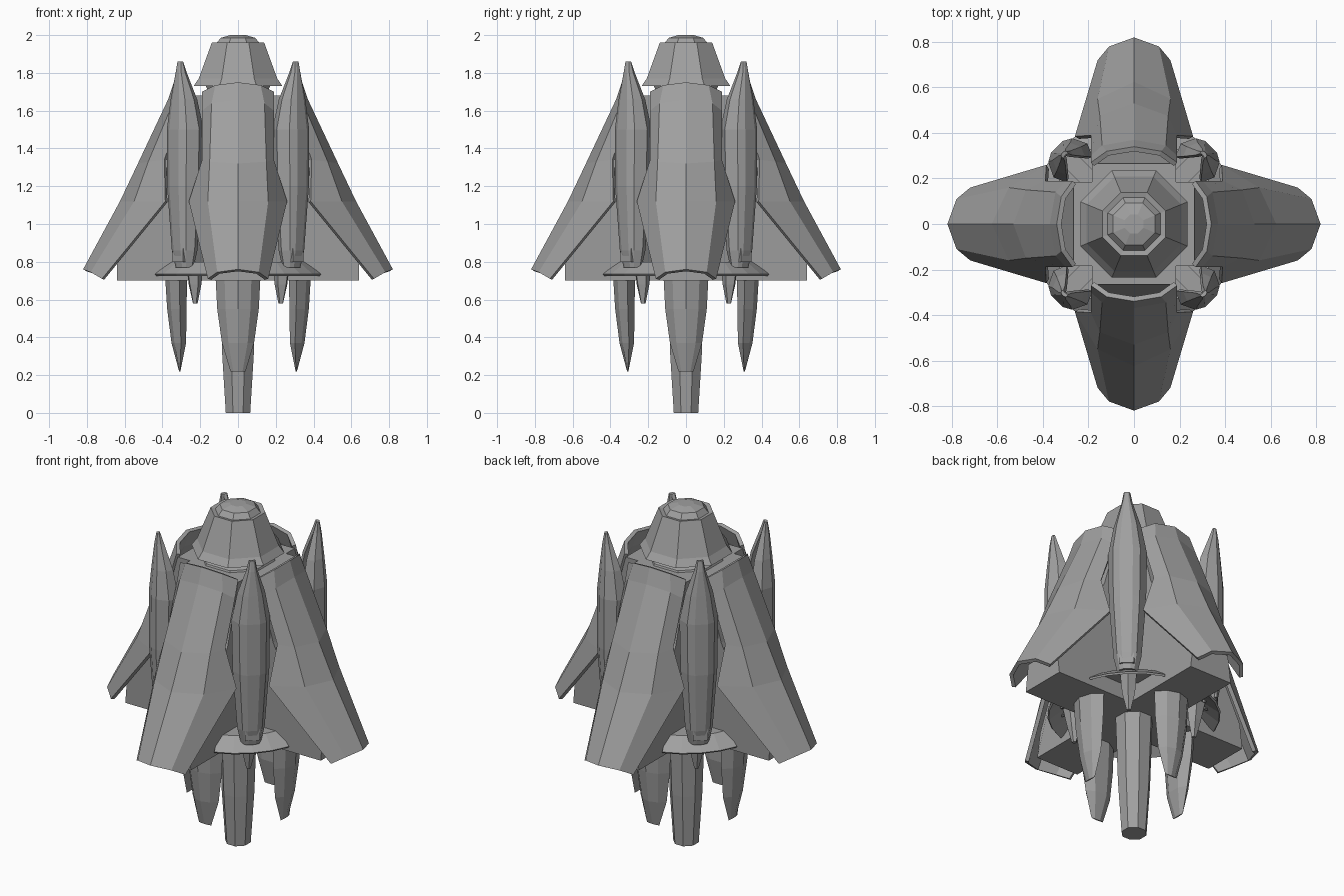
import bpy, bmesh, math
from mathutils import Matrix

if "Cube" in bpy.data.objects:
    bpy.data.objects.remove(bpy.data.objects["Cube"])

grey = bpy.data.materials.new("hull_grey")
grey.diffuse_color = (0.35, 0.35, 0.35, 1)
grey.use_nodes = True
grey.node_tree.nodes["Principled BSDF"].inputs["Base Color"].default_value = grey.diffuse_color


def make(name, verts, faces, angle=0.0, thick=0.0):
    """Mesh from points, turned about z; optional inward shell thickness."""
    me = bpy.data.meshes.new(name)
    me.from_pydata(verts, [], faces)
    bm = bmesh.new()
    bm.from_mesh(me)
    bmesh.ops.remove_doubles(bm, verts=bm.verts, dist=0.0005)
    if not thick:
        bmesh.ops.recalc_face_normals(bm, faces=bm.faces)
    bmesh.ops.transform(bm, matrix=Matrix.Rotation(angle, 4, 'Z'), verts=bm.verts)
    bm.to_mesh(me)
    bm.free()
    me.materials.append(grey)
    ob = bpy.data.objects.new(name, me)
    bpy.context.collection.objects.link(ob)
    if thick:
        mod = ob.modifiers.new("shell", 'SOLIDIFY')
        mod.thickness = thick
        mod.offset = -1
    return ob


def loft(name, rows, angle=0.0, closed=True, caps=True, thick=0.0):
    """Skin a list of equal-length rows of points."""
    n = len(rows[0])
    verts = [p for row in rows for p in row]
    faces = []
    for i in range(len(rows) - 1):
        for j in range(n if closed else n - 1):
            k = (j + 1) % n
            faces.append((i * n + j, i * n + k, (i + 1) * n + k, (i + 1) * n + j))
    if closed and caps:
        faces += [tuple(range(n)), tuple(range(len(verts) - n, len(verts)))]
    return make(name, verts, faces, angle, thick)


def ring(r, z, n=8):
    """Regular polygon with flats facing the axes."""
    return [(r * math.cos((j + .5) * math.tau / n), r * math.sin((j + .5) * math.tau / n), z)
            for j in range(n)]


def revolve(name, profile):
    return loft(name, [ring(r, z) for r, z in profile])


# Nose: hollow flared cap, dome and neck
revolve("nose_cap", [(.205, 1.765), (.255, 1.73), (.225, 1.77), (.15, 1.96),
                     (.125, 1.955), (.10, 1.985), (.045, 2.0)])
revolve("neck", [(.24, 1.60), (.20, 1.69), (.17, 1.70), (.20, 1.765)])

# Central core and tail column
revolve("core", [(.24, .74), (.26, 1.2), (.24, 1.66)])
revolve("tail_column", [(.07, 0), (.09, .30), (.105, .74)])

# Armour panel: rows from bottom to top, each (half width, radius, height)
# for the middle ridge, the shoulder and the edge
panel = [
    [(0, .82, .76), (.11, .78, .745), (.16, .72, .71)],
    [(0, .625, 1.12), (.16, .55, 1.12), (.26, .385, 1.12)],
    [(0, .53, 1.32), (.15, .475, 1.33), (.19, .39, 1.34)],
    [(0, .37, 1.66), (.14, .345, 1.64), (.19, .30, 1.60)],
    [(0, .34, 1.75), (.12, .32, 1.735), (.19, .27, 1.70)],
]

# Arm under each panel: (radius, height, half width)
arm = [(0, .70, .14), (.64, .70, .14), (.64, .86, .12), (.45, 1.12, .17),
       (.36, 1.34, .185), (.265, 1.68, .185), (0, 1.68, .185)]

for k in range(4):
    a = k * math.pi / 2
    rows = []
    for row in panel:
        left = [(r, -w, z) for w, r, z in reversed(row)]
        rows.append(left + [(r, w, z) for w, r, z in row[1:]])
    loft("armour_panel", rows, a, closed=False, thick=.022)

    sides = [[(r, s * w, z) for r, z, w in arm] for s in (-1, 1)]
    loft("arm_block", sides, a)

    # Engine spike: (height, half width, inner radius, outer radius)
    rows = []
    for z, w, ri, ro in [(.22, .04, .305, .312), (.37, .085, .275, .352),
                         (.55, .11, .272, .375), (.74, .12, .27, .387)]:
        m = ri + (ro - ri) * .35
        rows.append([(ri, -w * .45, z), (m, -w, z), (ro - .2 * (ro - ri), -w * .6, z), (ro, 0, z),
                     (ro - .2 * (ro - ri), w * .6, z), (m, w, z), (ri, w * .45, z)])
    loft("engine_spike", rows, a)

    # Diagonal parts: booster pod shell, open toward the middle
    d = a + math.pi / 4
    rows = []
    for z, w, r, depth in [(.77, .055, .40, .04), (.86, .075, .40, .06), (1.2, .10, .40, .085),
                           (1.5, .105, .395, .09), (1.66, .075, .405, .065),
                           (1.80, .03, .425, .03), (1.86, .018, .432, .012)]:
        rows.append([(r + depth * math.sin(t), -w * math.cos(t), z)
                     for t in [math.radians(v) for v in (-40, 0, 45, 70, 110, 135, 180, 220)]])
    loft("booster_pod", rows, d, closed=False, thick=.02)

    # Strut joining pod to core
    loft("pod_strut", [[(r, s * .04, z) for r, s in ((.2, -1), (.45, -1), (.45, 1), (.2, 1))]
                       for z in (.80, 1.50)], d)

    # Flared skirt under the pod
    arc = [math.radians(v) for v in (-26, -13, 0, 13, 26)]
    loft("pod_skirt", [[(r * math.cos(t), r * math.sin(t), z) for t in arc]
                       for r, z in ((.465, .735), (.38, .80), (.25, .80))],
         d, closed=False, thick=.012)

    # Small blade below the skirt
    rows = []
    for z, w, ri, ro in [(.58, .012, .31, .335), (.68, .035, .295, .36), (.80, .045, .285, .385)]:
        rows.append([(ri, -w * .6, z), (.4 * ri + .6 * ro, -w, z), (ro, 0, z),
                     (.4 * ri + .6 * ro, w, z), (ri, w * .6, z)])
    loft("pod_blade", rows, d)
